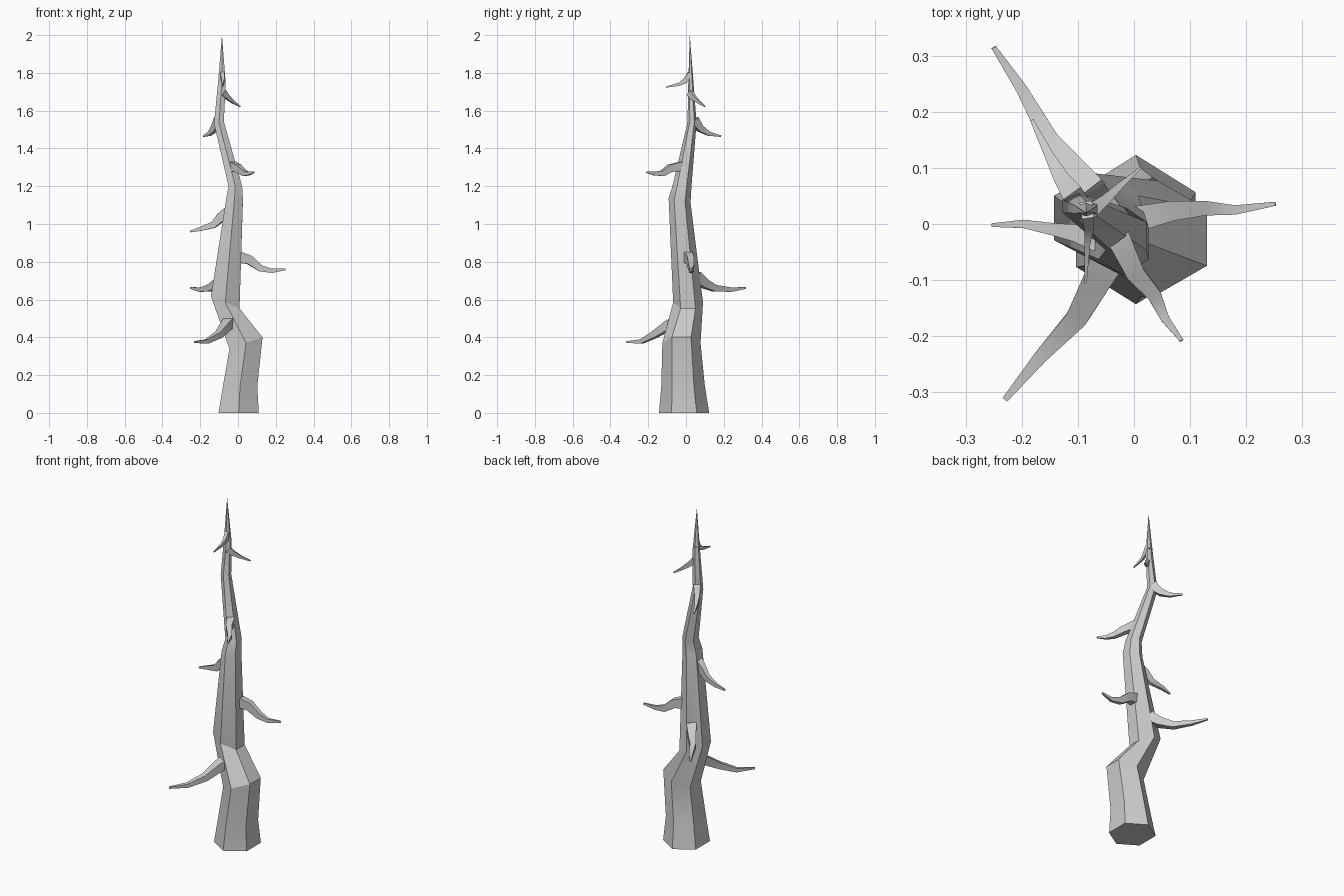
import bpy, bmesh, math
from mathutils import Vector

if "Cube" in bpy.data.objects:
    bpy.data.objects.remove(bpy.data.objects["Cube"])

bark = bpy.data.materials.new("grey_bark")
bark.diffuse_color = (0.6, 0.6, 0.6, 1)
bark.use_nodes = True
bark.node_tree.nodes["Principled BSDF"].inputs["Base Color"].default_value = bark.diffuse_color


def skin(name, rings, tip=None):
    """Bridge rings of points into a closed tapering limb."""
    bm = bmesh.new()
    loops = [[bm.verts.new(p) for p in ring] for ring in rings]
    n = len(loops[0])
    for a, b in zip(loops, loops[1:]):
        for i in range(n):
            j = (i + 1) % n
            bm.faces.new((a[i], a[j], b[j], b[i]))
    bm.faces.new(loops[0][::-1])
    if tip:
        top = bm.verts.new(tip)
        for i in range(n):
            bm.faces.new((loops[-1][i], loops[-1][(i + 1) % n], top))
    else:
        bm.faces.new(loops[-1])
    bmesh.ops.recalc_face_normals(bm, faces=bm.faces)
    mesh = bpy.data.meshes.new(name)
    bm.to_mesh(mesh)
    bm.free()
    mesh.materials.append(bark)
    ob = bpy.data.objects.new(name, mesh)
    bpy.context.collection.objects.link(ob)
    bpy.ops.object.select_all(action='DESELECT')
    ob.select_set(True)
    bpy.context.view_layer.objects.active = ob
    bpy.ops.object.shade_smooth_by_angle(angle=math.radians(30))


def trunk_ring(x0, x1, y0, y1, z, tilt_x=0, tilt_y=0):
    """Six-sided ring fitted to its extents, optionally tilted."""
    cx, cy, hx, hy = (x0 + x1) / 2, (y0 + y1) / 2, (x1 - x0) / 2, (y1 - y0) / 2
    pts = []
    for k in range(6):
        a = math.radians(90 + 60 * k)
        dx, dy = hx * math.cos(a) / math.cos(math.radians(30)), hy * math.sin(a)
        pts.append((cx + dx, cy + dy, z + tilt_x * dx + tilt_y * dy))
    return pts


# Crooked trunk, bottom to top
skin("trunk", [
    trunk_ring(-0.103, 0.11, -0.143, 0.123, 0),
    trunk_ring(-0.08, 0.102, -0.131, 0.10, 0.14),
    trunk_ring(-0.045, 0.13, -0.125, 0.077, 0.37, 0.35),
    trunk_ring(-0.143, 0.008, -0.068, 0.09, 0.585, -0.42),
    trunk_ring(-0.063, 0.026, -0.092, 0.024, 1.125, 0, -0.2),
    trunk_ring(-0.05, 0.022, -0.072, 0.029, 1.2),
    trunk_ring(-0.127, -0.075, 0.008, 0.056, 1.537, 0.2),
    trunk_ring(-0.106, -0.065, 0.012, 0.04, 1.745),
], tip=(-0.085, 0.02, 2.0))


def branch(name, path, width, height):
    """Four-sided drooping branch that tapers along its path."""
    path = [Vector(p) for p in path]
    rings = []
    for i, p in enumerate(path):
        d = (path[min(i + 1, len(path) - 1)] - path[max(i - 1, 0)]).normalized()
        side = d.cross(Vector((0, 0, 1))).normalized()
        up = side.cross(d)
        s = 1 - 0.84 * i / (len(path) - 1)
        w, h = side * width * s / 2, up * height * s / 2
        rings.append([p + w + h, p - w + h, p - w - h, p + w - h])
    skin(name, rings)


# Bare branches: name, path, root width, root height
for args in [
    ("low_front_branch", [(-0.035, -0.04, 0.485), (-0.06, -0.09, 0.465), (-0.1, -0.165, 0.415),
                          (-0.165, -0.235, 0.378), (-0.23, -0.313, 0.375)], 0.065, 0.06),
    ("low_back_branch", [(-0.07, 0.05, 0.72), (-0.105, 0.095, 0.685), (-0.15, 0.15, 0.66),
                         (-0.2, 0.24, 0.652), (-0.25, 0.315, 0.662)], 0.055, 0.06),
    ("right_branch", [(0.0, 0.008, 0.825), (0.06, 0.022, 0.81), (0.12, 0.028, 0.765),
                      (0.18, 0.025, 0.752), (0.252, 0.036, 0.76)], 0.045, 0.06),
    ("left_branch", [(-0.05, -0.035, 1.06), (-0.09, -0.02, 1.035), (-0.13, -0.012, 0.995),
                     (-0.195, 0.0, 0.975), (-0.253, -0.002, 0.96)], 0.04, 0.06),
    ("middle_front_branch", [(-0.03, -0.02, 1.305), (0.0, -0.085, 1.295), (0.035, -0.125, 1.268),
                             (0.055, -0.168, 1.267), (0.085, -0.208, 1.275)], 0.042, 0.05),
    ("upper_back_branch", [(-0.1, 0.04, 1.55), (-0.125, 0.075, 1.505), (-0.15, 0.12, 1.478),
                           (-0.182, 0.185, 1.465)], 0.038, 0.05),
    ("upper_right_branch", [(-0.08, 0.02, 1.695), (-0.055, 0.04, 1.67), (-0.025, 0.068, 1.645),
                            (0.012, 0.1, 1.622)], 0.025, 0.035),
    ("top_front_branch", [(-0.084, 0.025, 1.79), (-0.08, -0.002, 1.76), (-0.083, -0.035, 1.74),
                          (-0.086, -0.105, 1.725)], 0.022, 0.04),
]:
    branch(*args)
